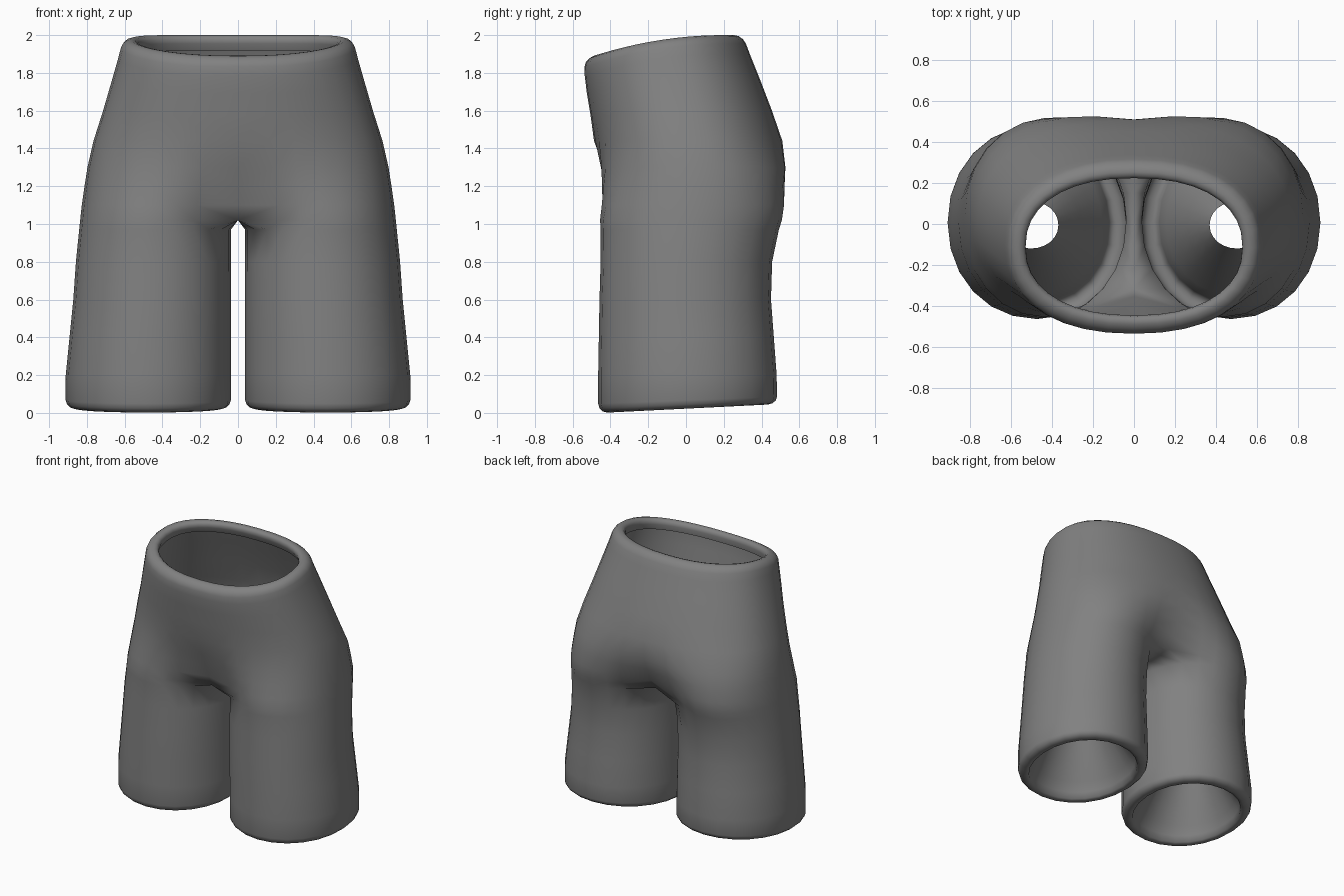
import bpy, bmesh, math

if "Cube" in bpy.data.objects:
    bpy.data.objects.remove(bpy.data.objects["Cube"])

N = 24          # points around one leg
HIP = 19        # of these, the outer points that continue into the hips
# height, outer side, front, back
PROFILE = [(0.0, 0.912, -0.465, 0.482), (0.2, 0.912, -0.465, 0.48),
           (0.6, 0.872, -0.458, 0.45), (0.8, 0.858, -0.452, 0.456),
           (0.95, 0.843, -0.45, 0.485), (1.12, 0.825, -0.462, 0.54),
           (1.3, 0.797, -0.472, 0.548), (1.44, 0.765, -0.487, 0.51),
           (1.6, 0.715, -0.505, 0.455), (1.77, 0.668, -0.525, 0.39),
           (1.92, 0.628, -0.538, 0.33), (2.0, 0.61, -0.535, 0.3)]
HOLE = (0.64, 0.37, -0.12, 0.11)   # narrow end of the lining in each leg
HOLE_Z = 0.55


def clamp(v):
    return max(0.0, min(1.0, v))


def mix(a, b, t):
    return a + (b - a) * t


def outline(z, inset):
    # outer side, inner side, front and back at a height
    for lo, hi in zip(PROFILE, PROFILE[1:]):
        if z <= hi[0] or hi is PROFILE[-1]:
            t = clamp((z - lo[0]) / (hi[0] - lo[0]))
            side, front, back = (mix(a, b, t) for a, b in zip(lo[1:], hi[1:]))
            return side - inset, 0.038 + inset, front + inset, back - inset


def oval(angle, right, left, front, back, power):
    c, s = math.cos(angle), math.sin(angle)
    c, s = (math.copysign(abs(v) ** power, v) for v in (c, s))
    return (mix(left, right, (c + 1) / 2), mix(front, back, (s + 1) / 2))


def leg_ring(z, inset=0.0, narrow=0.0, crotch=False):
    box = [mix(a, b, narrow) for a, b in zip(outline(z, inset), HOLE)]
    tilt = 0.045 * clamp(1 - z / 0.2)       # hem is higher at the back
    pts = []
    for i in range(N):
        x, y = oval(math.radians(15 * (i - 9)), *box, 0.97)
        if crotch and (i == 0 or i >= HIP - 1):
            x = 0.0                         # inner arc lies on the centre line
        pts.append((x, y, z + tilt * (y + 0.45) / 0.9))
    return pts


def hip_ring(z, inset=0.0):
    # leg outline blends into one wide hip outline
    right, left, front, back = outline(z, inset)
    w = clamp((z - 1.0) / 0.4)
    pts = []
    for i in range(HIP):
        lx, ly = oval(math.radians(15 * (i - 9)), right, left, front, back, 0.97)
        hx, hy = oval(math.radians(10 * (i - 9)), right, -right, front, back, 0.88)
        y = mix(ly, hy, w)
        x = 0.0 if i in (0, HIP - 1) else mix(lx, hx, w)
        dip = 0.12 * clamp((z - 1.5) / 0.42) * clamp((0.2 - y) / 0.72) ** 2
        pts.append((x, y, z - dip))         # waist dips at the front
    return pts


# leg lining, from its narrow end down to the hem
rings = [leg_ring(HOLE_Z * t, 0.08, clamp((t - 0.08) / 0.92))
         for t in (1.0, 0.8, 0.6, 0.4, 0.22, 0.1)]

# rounded hem, outer legs, crotch, outer hips
r = 0.05
for deg in (120, 90, 60, 30, 0):
    a = math.radians(deg)
    rings.append(leg_ring(r * (1 - math.sin(a)), r * (1 - math.cos(a))))
rings += [leg_ring(z) for z in (0.2, 0.4, 0.6, 0.8, 0.97)]
rings.append(leg_ring(1.02, crotch=True))
rings += [hip_ring(z) for z in (1.1, 1.2, 1.3, 1.44, 1.6, 1.77, 1.9)]

# rounded waist rim, folded a little way inside
r = 0.045
for deg in range(0, 181, 30):
    a = math.radians(deg)
    rings.append(hip_ring(2.0 - r + r * math.sin(a), r * (1 - math.cos(a))))
rings.append(hip_ring(1.915, 0.085))

bm = bmesh.new()
rows = [[bm.verts.new(p) for p in ring] for ring in rings]
for a, b in zip(rows, rows[1:]):
    closed = len(a) == N and len(b) == N
    for i in range(N if closed else HIP - 1):
        j = (i + 1) % N
        bm.faces.new((a[i], a[j], b[j], b[i]))
bmesh.ops.recalc_face_normals(bm, faces=bm.faces)
bm.normal_update()
side = max(bm.faces, key=lambda f: f.calc_center_median().x)
if side.normal.x < 0:
    bmesh.ops.reverse_faces(bm, faces=bm.faces)
for f in bm.faces:
    f.smooth = True

me = bpy.data.meshes.new("shorts")
bm.to_mesh(me)
bm.free()
shorts = bpy.data.objects.new("shorts", me)
bpy.context.collection.objects.link(shorts)

cloth = bpy.data.materials.new("grey cloth")
cloth.diffuse_color = (0.22, 0.22, 0.22, 1)
cloth.use_nodes = True
cloth.node_tree.nodes["Principled BSDF"].inputs["Base Color"].default_value = cloth.diffuse_color
me.materials.append(cloth)

# second half
mirror = shorts.modifiers.new("mirror", 'MIRROR')
mirror.use_axis[0] = True
mirror.use_clip = True
mirror.merge_threshold = 0.001
